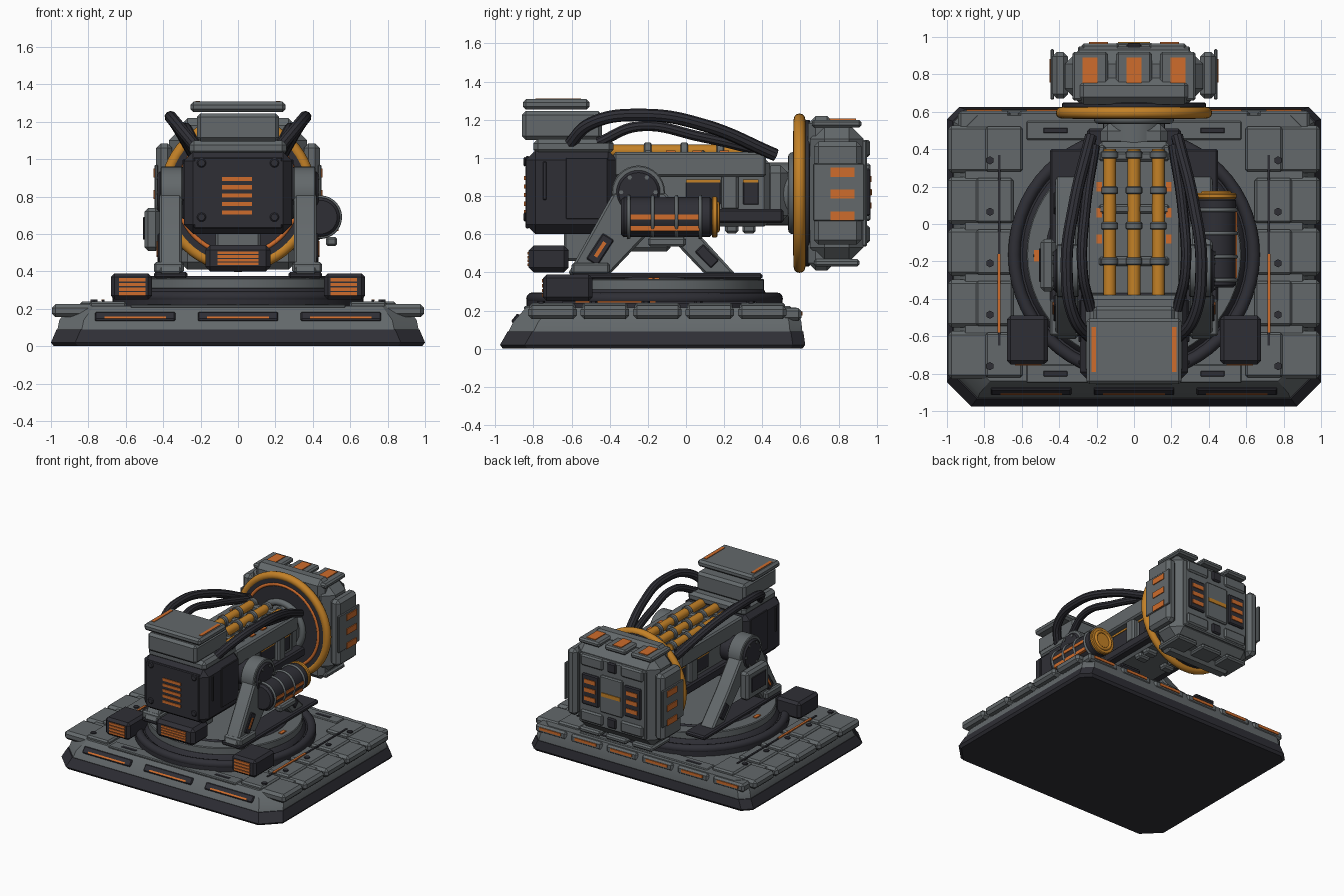
import bpy, bmesh, math
from mathutils import Matrix, Vector

cube = bpy.data.objects.get("Cube")
if cube:
    bpy.data.objects.remove(cube, do_unlink=True)


def material(name, *rgb):
    mat = bpy.data.materials.new(name)
    mat.use_nodes = True
    mat.diffuse_color = (*rgb, 1)
    mat.node_tree.nodes["Principled BSDF"].inputs["Base Color"].default_value = (*rgb, 1)
    return mat


grey = material("steel grey", .125, .14, .147)
dark = material("charcoal", .028, .028, .036)
orange = material("signal orange", .62, .15, .025)
amber = material("amber", .55, .22, .02)
TURN = {"x": Matrix.Rotation(math.pi / 2, 4, "Y"),
        "y": Matrix.Rotation(-math.pi / 2, 4, "X"), "z": Matrix()}
parts = []


def finish(name, bm, mat, centre=(0, 0, 0), bevel=0.0, turn=None):
    """Bevel the sharp edges, place the part and link it."""
    bmesh.ops.recalc_face_normals(bm, faces=bm.faces)
    if bevel:
        sharp = [e for e in bm.edges if e.calc_face_angle(0) > .6]
        bmesh.ops.bevel(bm, geom=sharp, offset=bevel, segments=1,
                        affect="EDGES", clamp_overlap=True)
    bm.transform(Matrix.Translation(centre) @ (turn or Matrix()))
    mesh = bpy.data.meshes.new(name)
    bm.to_mesh(mesh)
    bm.free()
    mesh.materials.append(mat)
    obj = bpy.data.objects.new(name, mesh)
    bpy.context.collection.objects.link(obj)
    parts.append(obj)


def box(name, centre, size, mat, bevel=.012, tilt=0):
    bm = bmesh.new()
    bmesh.ops.create_cube(bm, size=1)
    bm.transform(Matrix.Diagonal((*size, 1)))
    finish(name, bm, mat, centre, min(bevel, min(size) * .3),
           Matrix.Rotation(math.radians(tilt), 4, "X"))


def cylinder(name, centre, radius, depth, mat, axis="y", top=None, bevel=.006, sides=32):
    bm = bmesh.new()
    bmesh.ops.create_cone(bm, cap_ends=True, segments=sides, radius1=radius,
                          radius2=radius if top is None else top, depth=depth)
    finish(name, bm, mat, centre, bevel, TURN[axis])


def ring(name, centre, major, minor, mat, axis="z"):
    bm = bmesh.new()
    circle = bmesh.ops.create_circle(bm, segments=12, radius=minor,
                                     matrix=Matrix.Translation((major, 0, 0)) @ TURN["y"])
    bmesh.ops.spin(bm, geom=circle["verts"] + bm.edges[:], cent=(0, 0, 0), axis=(0, 0, 1),
                   angle=math.tau, steps=56, use_merge=True)
    bmesh.ops.remove_doubles(bm, verts=bm.verts, dist=.0005)
    finish(name, bm, mat, centre, 0, TURN[axis])


def slab(name, centre, outline, width, mat, bevel=.012):
    """Extrude a side outline of (y, z) points along x."""
    bm = bmesh.new()
    face = bm.faces.new([bm.verts.new((-width / 2, y, z)) for y, z in outline])
    grown = bmesh.ops.extrude_face_region(bm, geom=[face])
    bmesh.ops.translate(bm, vec=(width, 0, 0),
                        verts=[v for v in grown["geom"] if isinstance(v, bmesh.types.BMVert)])
    finish(name, bm, mat, centre, bevel)


def plinth(name, layers, mat, cut=.13):
    """Loft corner-cut rectangles; each layer is z, half width, front, back."""
    bm = bmesh.new()
    loops = []
    for z, w, front, back in layers:
        c = cut
        d = cut * .5
        outline = [(-w + c, front), (w - c, front), (w, front + c), (w, back - d),
                   (w - d, back), (-w + d, back), (-w, back - d), (-w, front + c)]
        loops.append([bm.verts.new((x, y, z)) for x, y in outline])
    for low, high in zip(loops, loops[1:]):
        for i in range(8):
            j = (i + 1) % 8
            bm.faces.new((low[i], low[j], high[j], high[i]))
    bm.faces.new(loops[0][::-1])
    bm.faces.new(loops[-1])
    finish(name, bm, mat)


def hose(name, centre, path, radius, mat):
    side = centre[0]
    curve = bpy.data.curves.new(name, "CURVE")
    curve.dimensions = "3D"
    curve.bevel_depth, curve.bevel_resolution, curve.use_fill_caps = radius, 3, True
    spline = curve.splines.new("BEZIER")
    spline.bezier_points.add(len(path) - 1)
    for point, (x, y, z) in zip(spline.bezier_points, path):
        point.co = (x * side, y, z)
        point.handle_left_type = point.handle_right_type = "AUTO"
    source = bpy.data.objects.new(name + "_path", curve)
    bpy.context.collection.objects.link(source)
    graph = bpy.context.evaluated_depsgraph_get()
    mesh = bpy.data.meshes.new_from_object(source.evaluated_get(graph))
    bpy.data.objects.remove(source)
    bm = bmesh.new()
    bm.from_mesh(mesh)
    finish(name, bm, mat)


def pair(make, name, centre, *args, **options):
    for side, word in ((1, "left"), (-1, "right")):
        make(word + "_" + name, (side * centre[0], *centre[1:]), *args, **options)


# Base with sloped deck
plinth("base_skirt", [(0, .985, -.96, .61), (.02, 1, -.975, .625), (.09, .97, -.935, .615)], dark)
plinth("base_deck", [(.09, .965, -.93, .61), (.14, .955, -.905, .605), (.215, .9, -.84, .58)], grey)
for i, x in enumerate((-.55, 0, .55)):
    box(f"front_slot_{i}", (x, -.893, .158), (.43, .02, .055), dark, tilt=-38)
    box(f"front_slot_light_{i}", (x, -.905, .15), (.33, .012, .014), orange, 0, tilt=-38)

# Armour tiles, bolts and side stripes
for i in range(5):
    y = -.7 + i * .275
    pair(box, f"edge_tile_{i}", (.845, y, .19), (.3, .255, .07), grey, .02)
    pair(box, f"inner_tile_{i}", (.745 - .05 * (i % 4 == 0), y, .215), (.2, .24, .05), grey)
    pair(cylinder, f"tile_bolt_{i}", (.77, y - .06, .243), .022, .012, dark, "z", sides=6, bevel=0)
pair(box, "cable_groove", (.72, -.14, .241), (.014, 1.02, .01), dark, 0)
pair(box, "side_stripe", (.722, -.37, .247), (.018, .42, .008), orange, 0)
for i in range(6):
    x = -.8 + i * .32
    box(f"rear_tile_{i}", (x, .555, .18), (.28, .1, .065), grey, .015)
    box(f"rear_light_{i}", (x, .608, .185), (.19, .008, .022), orange, 0)
for y in (-.8, .5):
    pair(box, f"deck_grip_{'front' if y < 0 else 'back'}", (.42, y, .22), (.13, .03, .012), dark)
    box(f"deck_plate_{'front' if y < 0 else 'back'}", (0, y, .213), (1.15, .1, .02), grey)

# Turntable
cylinder("turntable_well", (0, -.165, .235), .67, .06, dark, "z", sides=56)
ring("turntable_ring", (0, -.165, .262), .64, .033, dark)
cylinder("turntable_collar", (0, -.165, .29), .6, .05, dark, "z", top=.57, sides=56)
cylinder("turntable_disc", (0, -.165, .335), .575, .06, grey, "z", sides=56)
ring("turntable_groove", (0, -.165, .362), .46, .014, dark)
pair(box, "turntable_marker", (.52, -.17, .368), (.03, .06, .008), orange, 0)
pair(cylinder, "turntable_bolt", (.52, -.17, .365), .02, .012, dark, "z", sides=6)

# Lamp blocks on the front corners
pair(box, "lamp_block", (.57, -.62, .32), (.22, .26, .14), dark, .02)
for i in range(4):
    pair(box, f"lamp_bar_{i}", (.565, -.752, .28 + i * .025), (.14, .008, .018), orange, 0)

# Yoke: legs, feet and pivot hubs
LEGS = [(-.62, .39), (-.4, .39), (-.2, .6), (-.1, .6), (.1, .39), (.26, .39),
        (.05, .62), (-.11, .82), (-.38, .82)]
pair(slab, "yoke_leg", (.36, 0, 0), LEGS, .12, grey)
pair(box, "yoke_foot", (.36, -.1, .38), (.18, 1, .035), dark)
pair(box, "front_leg_shoe", (.37, -.5, .42), (.16, .2, .06), grey)
pair(box, "rear_leg_pad", (.42, .11, .485), (.02, .06, .12), dark, tilt=44)
pair(box, "front_leg_pad", (.42, -.45, .52), (.02, .07, .16), dark, tilt=-33)
pair(box, "leg_light", (.432, -.45, .52), (.008, .02, .09), orange, 0, tilt=-33)
pair(cylinder, "hub_rim", (.355, -.25, .82), .14, .12, grey, "x")
pair(cylinder, "hub_cap", (.375, -.25, .82), .115, .11, dark, "x", bevel=.012)
pair(cylinder, "hub_axle", (.25, -.25, .82), .1, .16, dark, "x")
for i in range(6):
    turn = i * math.pi / 3
    pair(cylinder, f"hub_bolt_{i}", (.43, -.25 + .09 * math.cos(turn), .82 + .09 * math.sin(turn)),
         .012, .012, grey, "x", sides=6, bevel=0)
box("right_service_box", (-.46, -.22, .625), (.08, .28, .23), grey, .02)
box("right_service_plate", (-.503, -.22, .63), (.01, .18, .12), dark)

# Drum on the left side
cylinder("drum", (.44, -.1, .69), .105, .48, dark, bevel=.015)
cylinder("drum_cap", (.44, .15, .69), .108, .03, amber)
ring("drum_cap_lip", (.44, .165, .69), .07, .012, amber, "y")
for i in range(4):
    ring(f"drum_rib_{i}", (.44, -.3 + i * .125, .69), .106, .01, grey, "y")
for z in (.63, .69):
    box(f"drum_stripe_{'low' if z < .66 else 'high'}", (.535 - (z < .66) * .014, -.11, z),
        (.03, .36, .026), orange, 0)
box("drum_bracket", (.5, -.1, .56), (.06, .2, .05), grey)

# Front housing
box("front_housing", (0, -.6, .82), (.58, .48, .44), dark, .05)
box("front_face", (0, -.832, .82), (.47, .02, .38), dark, .03)
box("housing_cap", (0, -.59, 1.06), (.52, .42, .08), grey, .025)
pair(box, "housing_rib", (.292, -.74, .88), (.012, .02, .2), dark)
pair(box, "housing_panel", (.29, -.52, .84), (.012, .22, .32), dark)
for i in range(5):
    box(f"face_vent_{i}", (-.005, -.844, .715 + i * .045), (.16, .008, .022), orange, 0)
for z in (.69, .98):
    pair(cylinder, f"face_bolt_{'low' if z < .8 else 'high'}", (.195, -.845, z), .024, .014, dark)
box("chin_block", (0, -.72, .47), (.35, .21, .14), dark, .025)
box("chin_bracket", (0, -.56, .54), (.24, .16, .16), grey)
for i in range(4):
    box(f"chin_vent_{i}", (0, -.828, .44 + i * .02), (.22, .008, .014), orange, 0)

# Top box
box("top_box", (0, -.65, 1.17), (.44, .42, .15), grey, .02)
box("top_lid", (0, -.68, 1.28), (.51, .35, .055), grey, .018)
pair(box, "lid_stripe", (.215, -.67, 1.308), (.026, .24, .008), orange, 0)

# Long body with side windows
box("body_core", (0, .02, .82), (.4, .84, .36), grey, .03)
pair(box, "body_upper_rail", (.2, .02, .965), (.1, .8, .13), grey)
pair(box, "body_lower_rail", (.2, .12, .695), (.1, .78, .075), dark)
for i, (y, w) in enumerate(((.09, .18), (.34, .08))):
    pair(box, f"body_window_{i}", (.202, y, .82), (.01, w, .13), dark)
    pair(box, f"window_trim_{i}", (.208, y, .878), (.008, w, .016), amber, 0)
    pair(box, f"belly_clip_{i}", (.12, .24 + i * .09, .63), (.1, .07, .05), grey)
pair(box, "body_post", (.215, .23, .82), (.05, .09, .19), grey)

# Top pipes with clamps
for name, x in (("left", .13), ("middle", 0), ("right", -.13)):
    cylinder(name + "_pipe", (x, 0, 1.035), .034, .8, amber, bevel=0, sides=20)
    for i in range(4):
        cylinder(f"{name}_pipe_collar_{i}", (x, -.2 + i * .19, 1.035), .045, .04, grey, sides=16)
for i in range(3):
    box(f"pipe_clamp_{i}", (0, -.2 + i * .28, 1.015), (.38, .05, .05), grey)
    pair(box, f"pipe_tag_{i}", (.185, -.08 + i * .14, 1.034), (.03, .05, .008), orange, 0)

# Hoses
pair(hose, "outer_hose", (1,), [(.22, -.62, 1.06), (.32, -.5, 1.18), (.36, -.22, 1.225),
                                (.32, .1, 1.17), (.23, .47, 1.015)], .033, dark)
pair(hose, "inner_hose", (1,), [(.23, -.46, 1.08), (.275, -.25, 1.165),
                                (.26, .08, 1.11), (.21, .42, 1.03)], .028, dark)

# Neck and amber ring
cylinder("neck", (0, .49, .81), .165, .24, grey)
box("neck_block", (0, .47, .81), (.36, .13, .3), grey, .04)
cylinder("head_disc", (0, .61, .815), .385, .08, dark, sides=48)
ring("amber_ring", (0, .595, .815), .387, .031, amber, "y")
ring("inner_ring", (0, .575, .815), .325, .013, orange, "y")
ring("neck_flange", (0, .56, .815), .19, .025, grey, "y")

# Rear head
box("head_core", (0, .79, .815), (.74, .28, .72), grey, .075)
box("head_collar", (0, .71, .815), (.62, .14, .81), grey, .04)
pair(box, "head_side", (.395, .795, .815), (.085, .25, .54), grey, .025)
pair(box, "head_fin", (.437, .8, .82), (.018, .27, .3), grey)
for i in range(3):
    pair(box, f"side_light_{i}", (.449, .82, .695 + i * .115), (.008, .125, .048), orange, 0)
    box(f"head_top_plate_{i}", (-.235 + i * .235, .79, 1.18), (.19, .26, .04), grey, .015)
    box(f"head_top_light_{i}", (-.235 + i * .235, .79, 1.202), (.08, .2, .008), orange, 0)
    box(f"head_belly_plate_{i}", (-.235 + i * .235, .79, .45), (.19, .24, .04), grey, .015)
    pair(box, f"back_light_{i}", (.19, .968, .75 + i * .07), (.1, .008, .032), orange, 0)
box("back_plate", (0, .935, .815), (.6, .03, .56), grey, .015)
pair(box, "back_panel", (.19, .953, .82), (.15, .026, .25), dark)
box("back_centre", (0, .953, .82), (.2, .03, .3), grey)
box("back_centre_bar", (0, .97, .82), (.17, .008, .03), amber, 0)
for z in (.6, 1.05):
    word = "lower" if z < 1 else "upper"
    pair(box, word + "_back_tile", (.18, .945, z), (.2, .04, .09), grey)
    box(word + "_back_latch", (0, .95, z), (.08, .03, .08), dark)

# Smooth the round parts, keep edges crisp
bpy.ops.object.select_all(action="DESELECT")
for obj in parts:
    obj.select_set(True)
bpy.context.view_layer.objects.active = parts[0]
bpy.ops.object.shade_smooth_by_angle(angle=math.radians(32))
